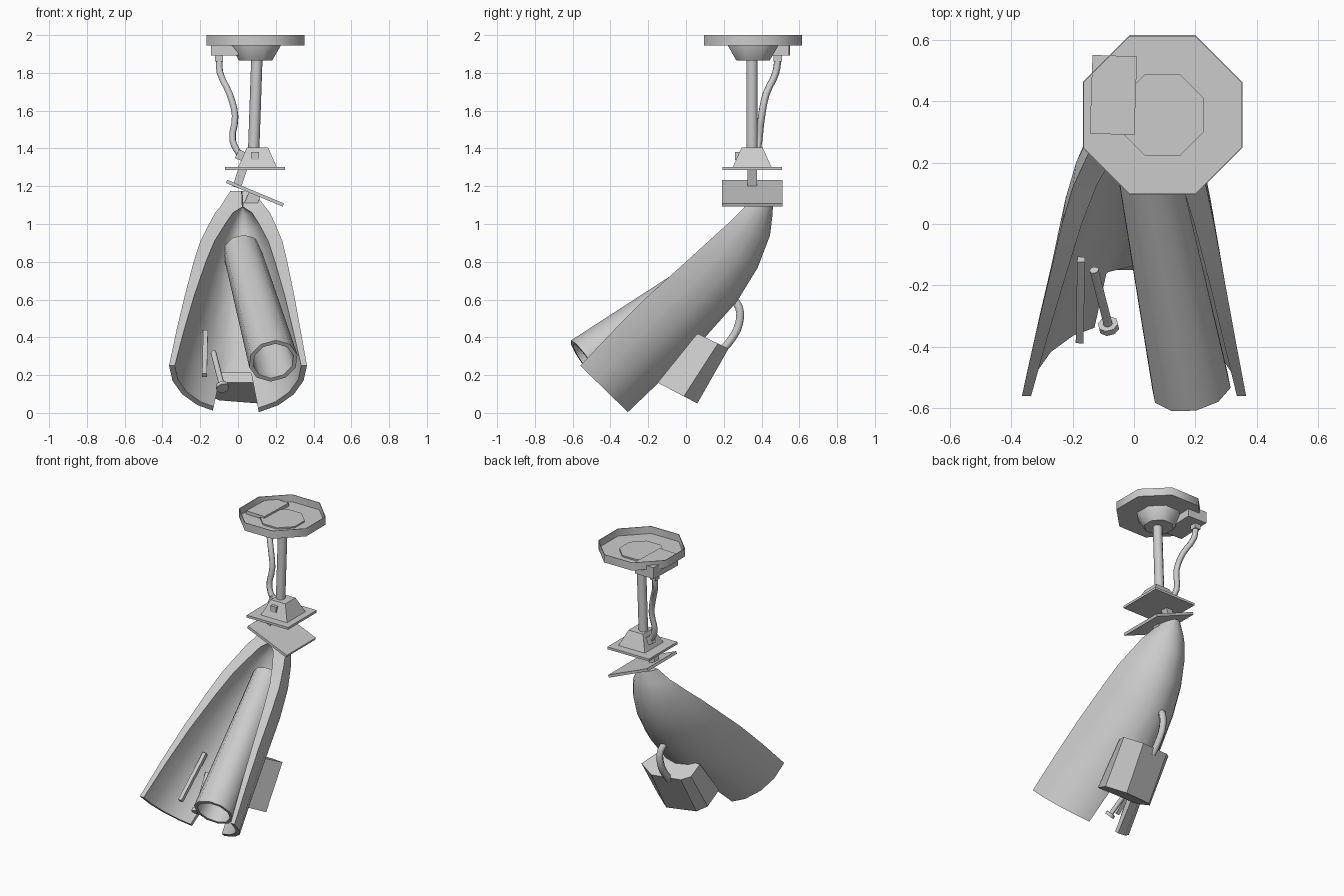
import bpy, bmesh, math
from mathutils import Vector, Matrix

if "Cube" in bpy.data.objects:
    bpy.data.objects.remove(bpy.data.objects["Cube"])


def finish(name, bm, smooth=False, angle=50):
    bmesh.ops.recalc_face_normals(bm, faces=bm.faces)
    me = bpy.data.meshes.new(name)
    bm.to_mesh(me)
    bm.free()
    ob = bpy.data.objects.new(name, me)
    bpy.context.collection.objects.link(ob)
    if smooth:
        bpy.ops.object.select_all(action='DESELECT')
        ob.select_set(True)
        bpy.context.view_layer.objects.active = ob
        bpy.ops.object.shade_smooth_by_angle(angle=math.radians(angle))
    return ob


def loft(name, rings, smooth=False, angle=50, caps=(True, True)):
    bm = bmesh.new()
    vs = [[bm.verts.new(p) for p in r] for r in rings]
    n = len(rings[0])
    for a, b in zip(vs, vs[1:]):
        for i in range(n):
            j = (i + 1) % n
            bm.faces.new((a[i], a[j], b[j], b[i]))
    if caps[0]:
        bm.faces.new(vs[0])
    if caps[1]:
        bm.faces.new(vs[-1])
    return finish(name, bm, smooth, angle)


def ring(c, r, n, axis=(0, 0, 1)):
    q = Vector(axis).to_track_quat('Z', 'Y')
    return [Vector(c) + q @ Vector((r * math.cos(t), r * math.sin(t), 0))
            for t in [(i + .5) * 2 * math.pi / n for i in range(n)]]


def rod(name, a, b, r, n=10):
    d = Vector(b) - Vector(a)
    return loft(name, [ring(a, r, n, d), ring(b, r, n, d)], True)


def box(name, c, size, tilt=0, axis='Y'):
    bm = bmesh.new()
    bmesh.ops.create_cube(bm, size=1, matrix=Matrix.Translation(c)
                          @ Matrix.Rotation(math.radians(tilt), 4, axis)
                          @ Matrix.Diagonal((*size, 1)))
    return finish(name, bm)


def cable(name, pts, r):
    cu = bpy.data.curves.new(name, 'CURVE')
    cu.dimensions = '3D'
    cu.bevel_depth, cu.bevel_resolution, cu.use_fill_caps = r, 1, True
    cu.resolution_u = 3
    sp = cu.splines.new('BEZIER')
    sp.bezier_points.add(len(pts) - 1)
    for bp, p in zip(sp.bezier_points, pts):
        bp.co = p
        bp.handle_left_type = bp.handle_right_type = 'AUTO'
    bpy.context.collection.objects.link(bpy.data.objects.new(name, cu))


X, Y = .093, .355

# ceiling dish, open on top, with funnel through its floor
loft("ceiling_dish", [ring((X, Y, z), r, 8) for r, z in
     [(.281, 1.945), (.281, 2.0), (.277, 2.0), (.277, 1.95)]], True)
loft("ceiling_funnel", [ring((X, Y, z), r, 8) for r, z in
     [(.145, 1.96), (.145, 1.945), (.095, 1.865)]], True)

# junction box, stem and cable
box("junction_box", (-.067, .42, 1.933), (.145, .256, .08), -2, 'Z')
box("cable_socket", (-.1, .485, 1.88), (.042, .045, .04))
rod("stem", (.1, .35, 1.88), (.083, .35, 1.39), .03)
cable("stem_cable", [(-.1, .487, 1.875), (-.095, .475, 1.8), (-.045, .425, 1.69),
                     (-.015, .4, 1.57), (-.028, .385, 1.44), (.02, .37, 1.35)], .019)
box("cable_plug", (.01, .37, 1.365), (.035, .04, .05), 25)

# swivel mount
loft("mount_pyramid", [[(X + .01 + sx * hx, .35 + sy * hx, z) for sx, sy in
     [(-1, -1), (1, -1), (1, 1), (-1, 1)]] for hx, z in [(.105, 1.295), (.056, 1.405)]])
box("mount_button", (.09, .275, 1.36), (.042, .03, .042))
box("upper_plate", (.09, .352, 1.295), (.32, .315, .016))
box("upper_link", (.01, .35, 1.245), (.045, .05, .11), 18)
box("lower_plate", (.09, .35, 1.163), (.325, .32, .018), 22.6)
box("lower_link", (.075, .35, 1.125), (.065, .05, .09), 22.6)

# scoop shell: U sections given by rim (y, z), spine (y, z), half width, wall, centre x
sections = [
    ((-.56, .25), (-.295, -.008), .365, .03, 0),
    ((-.38, .44), (-.14, .145), .328, .04, .003),
    ((-.2, .62), (.03, .32), .29, .05, .008),
    ((.0, .80), (.27, .59), .248, .065, .013),
    ((.12, .91), (.38, .77), .217, .075, .018),
    ((.22, 1.0), (.445, .94), .175, .085, .022),
    ((.28, 1.06), (.457, 1.04), .145, .095, .024),
    ((.31, 1.09), (.46, 1.09), .12, .118, .025),
    ((.37, 1.175), (.45, 1.175), .06, .059, .02),
]
N = 10
shell_rings = []
for R, S, w, th, cx in sections:
    R, S = Vector(R), Vector(S)
    D = S - R
    inner = max(D.length - th, .006) / D.length

    def arc(hw, k):
        out = []
        for i in range(N + 1):
            a = math.pi * i / N
            p = R + D * math.sin(a) * k
            out.append((cx + hw * math.cos(a), p.x, p.y))
        return out
    shell_rings.append(arc(w, 1) + arc(w - th, inner)[::-1])
shell = loft("scoop_shell", shell_rings, True, 40)

# notch in the lower lip
cutter = loft("notch_cutter", [
    [(-.18, y0, -.2), (.15, y0, -.2), (.07, y1, .21), (-.09, y1, .21)]
    for y0, y1 in [(-.6, -.42), (-.09, -.09)]])
mod = shell.modifiers.new("notch", 'BOOLEAN')
mod.operation, mod.object, mod.solver = 'DIFFERENCE', cutter, 'EXACT'
bpy.context.view_layer.objects.active = shell
bpy.ops.object.modifier_apply(modifier=mod.name)
bpy.data.objects.remove(cutter)

# open barrel resting in the scoop
m, e = Vector((.187, -.535, .275)), Vector((.02, .31, .86))
ax = e - m
loft("barrel", [ring(e, .1, 10, ax), ring(m, .132, 10, ax),
                ring(m, .11, 10, ax), ring(m + ax * .95, .08, 10, ax)], True)

# bar and headed pin inside the scoop
rod("inner_bar", (-.177, -.38, .2), (-.172, -.115, .43), .018, 4)
p0, p1 = Vector((-.13, -.15, .32)), Vector((-.085, -.325, .145))
d = (p1 - p0).normalized()
rod("pin", p0, p1, .015)
rod("pin_head", p1, p1 + d * .022, .034, 8)

# housing on the underside
profile = [(-.15, 0), (-.15, .6), (-.1, .85), (.11, 1), (.225, .66), (.17, 0)]
loft("rear_housing", [[(x, a[0] + (b[0] - a[0]) * u, a[1] + (b[1] - a[1]) * u)
                       for x, u in profile]
                      for a, b in [((.06, .42), (.225, .34)), ((-.15, .16), (.06, .05))]])
cable("rear_cable", [(.0, .18, .32), (.0, .24, .39), (.0, .28, .47),
                     (.0, .28, .56), (-.02, .23, .62)], .024)
